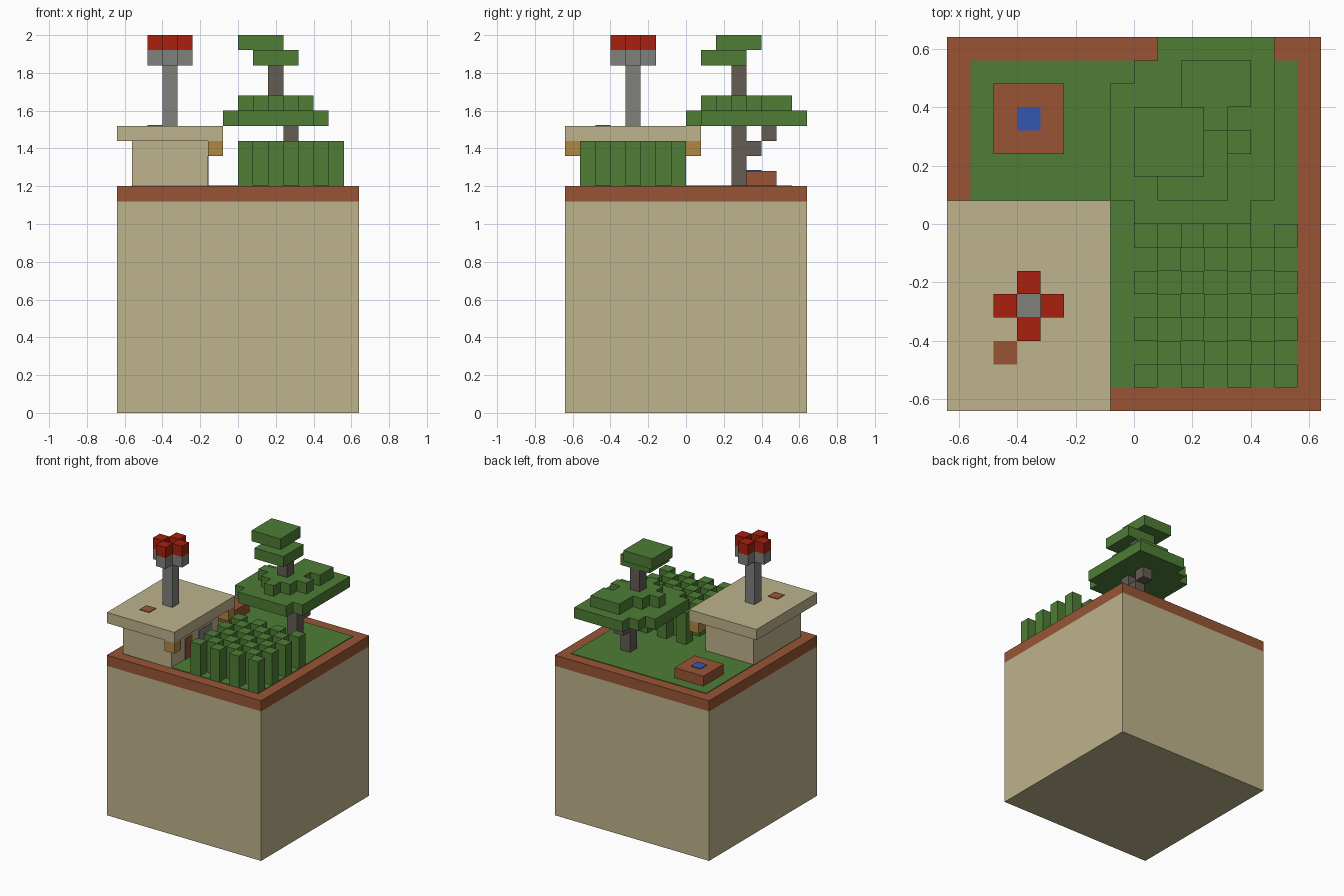
import bpy, bmesh
from mathutils import Vector

U = 0.08  # edge of one building block

cube = bpy.data.objects.get("Cube")
if cube:
    bpy.data.objects.remove(cube, do_unlink=True)


def material(name, srgb):
    lin = [((c / 255 + 0.055) / 1.055) ** 2.4 for c in srgb]
    m = bpy.data.materials.new(name)
    m.use_nodes = True
    m.diffuse_color = (*lin, 1)
    bsdf = next(n for n in m.node_tree.nodes if n.type == "BSDF_PRINCIPLED")
    bsdf.inputs["Base Color"].default_value = (*lin, 1)
    return m


SAND = material("sand", (190, 179, 140))
SOIL = material("soil brown", (152, 85, 53))
GREEN = material("leaf green", (78, 125, 54))
RED = material("red", (168, 32, 14))
STONE = material("stone grey", (128, 128, 124))
BARK = material("bark", (100, 92, 84))
GOLD = material("gold", (176, 136, 66))
BLUE = material("water blue", (52, 86, 178))


def finish(name, bm, mat):
    mesh = bpy.data.meshes.new(name)
    bm.to_mesh(mesh)
    bm.free()
    mesh.materials.append(mat)
    obj = bpy.data.objects.new(name, mesh)
    bpy.context.collection.objects.link(obj)
    return obj


def boxes(name, mat, *spans):
    """Boxes given as ((x0, x1), (y0, y1), (z0, z1)) in block units."""
    bm = bmesh.new()
    for span in spans:
        verts = bmesh.ops.create_cube(bm, size=1)["verts"]
        for v in verts:
            v.co = Vector([U * ((a + b) / 2 + c * (b - a)) for (a, b), c in zip(span, v.co)])
    return finish(name, bm, mat)


def layer(name, mat, z, *rects):
    """One block-high slab whose outline is the union of (x0, x1, y0, y1)."""
    cells = {(x, y) for a, b, c, d in rects for x in range(a, b) for y in range(c, d)}
    bm = bmesh.new()
    for x, y in cells:
        corners = [(x, y), (x + 1, y), (x + 1, y + 1), (x, y + 1)]
        bm.faces.new([bm.verts.new((i * U, j * U, z * U)) for i, j in corners])
    bmesh.ops.remove_doubles(bm, verts=bm.verts[:], dist=U / 10)
    top = bmesh.ops.extrude_face_region(bm, geom=bm.faces[:], use_keep_orig=True)["geom"]
    for v in top:
        if isinstance(v, bmesh.types.BMVert):
            v.co.z += U
    bmesh.ops.recalc_face_normals(bm, faces=bm.faces[:])
    bmesh.ops.dissolve_limit(bm, angle_limit=0.01, verts=bm.verts[:], edges=bm.edges[:])
    return finish(name, bm, mat)


THIN = 0.06  # thickness of painted plates, in blocks

# Ground block
boxes("ground_block", SAND, ((-8, 8), (-8, 8), (0, 14)))
boxes("soil_rim", SOIL, ((-8, 8), (-8, 8), (14, 15)))
boxes("grass", GREEN, ((-7, 7), (-7, 7), (15, 15 + THIN)))

# House with flat roof
boxes("house_walls", SAND, ((-7, -2), (-7, 0), (15, 18)))
boxes("house_roof", SAND, ((-8, -1), (-8, 1), (18, 19)))
boxes("roof_hatch", SOIL, ((-6, -5), (-6, -5), (19, 19 + THIN)))
boxes("house_door", SOIL, ((-2, -2 + THIN), (-5, -4), (15, 17)))
boxes("house_window", STONE, ((-2, -2 + THIN), (-3, -1), (15, 17)))
boxes("lamps", GOLD, *[((-2, -1), (y, y + 1), (17, 18)) for y in (-8, 0)])

# Roof tower with four-armed crown
arms = [(-6, -4), (-4, -4), (-5, -5), (-5, -3)]
boxes("tower_column", STONE, ((-5, -4), (-4, -3), (19, 23)))
layer("tower_collar", STONE, 23, (-6, -3, -4, -3), (-5, -4, -5, -2))
boxes("tower_crown", RED, *[((x, x + 1), (y, y + 1), (24, 25)) for x, y in arms])

# Well
boxes("well", SOIL, ((-6, -3), (3, 6), (15, 16)))
boxes("well_water", BLUE, ((-5, -4), (4, 5), (16, 16 + THIN)))

# Crop field, planted in a checkerboard
boxes("crops", GREEN, *[((x, x + 1), (y - 7, y - 6), (15, 18))
                        for x in range(7) for y in range(7) if (x + y) % 2 == 0])

# Tree
boxes("trunk", BARK, ((3, 4), (3, 4), (15, 19)))
boxes("branch", BARK, ((3, 4), (4, 5), (17, 18)), ((3, 4), (5, 6), (18, 19)))
boxes("upper_trunk", BARK, ((2, 3), (3, 4), (21, 23)))
layer("lower_canopy", GREEN, 19, (0, 5, 0, 1), (-1, 6, 1, 6), (0, 6, 6, 7), (1, 6, 7, 8))
layer("middle_canopy", GREEN, 20, (2, 3, 1, 2), (1, 4, 2, 5), (0, 5, 3, 4), (2, 5, 5, 7))
layer("upper_canopy", GREEN, 23, (1, 4, 1, 4))
layer("top_canopy", GREEN, 24, (0, 3, 2, 5))
